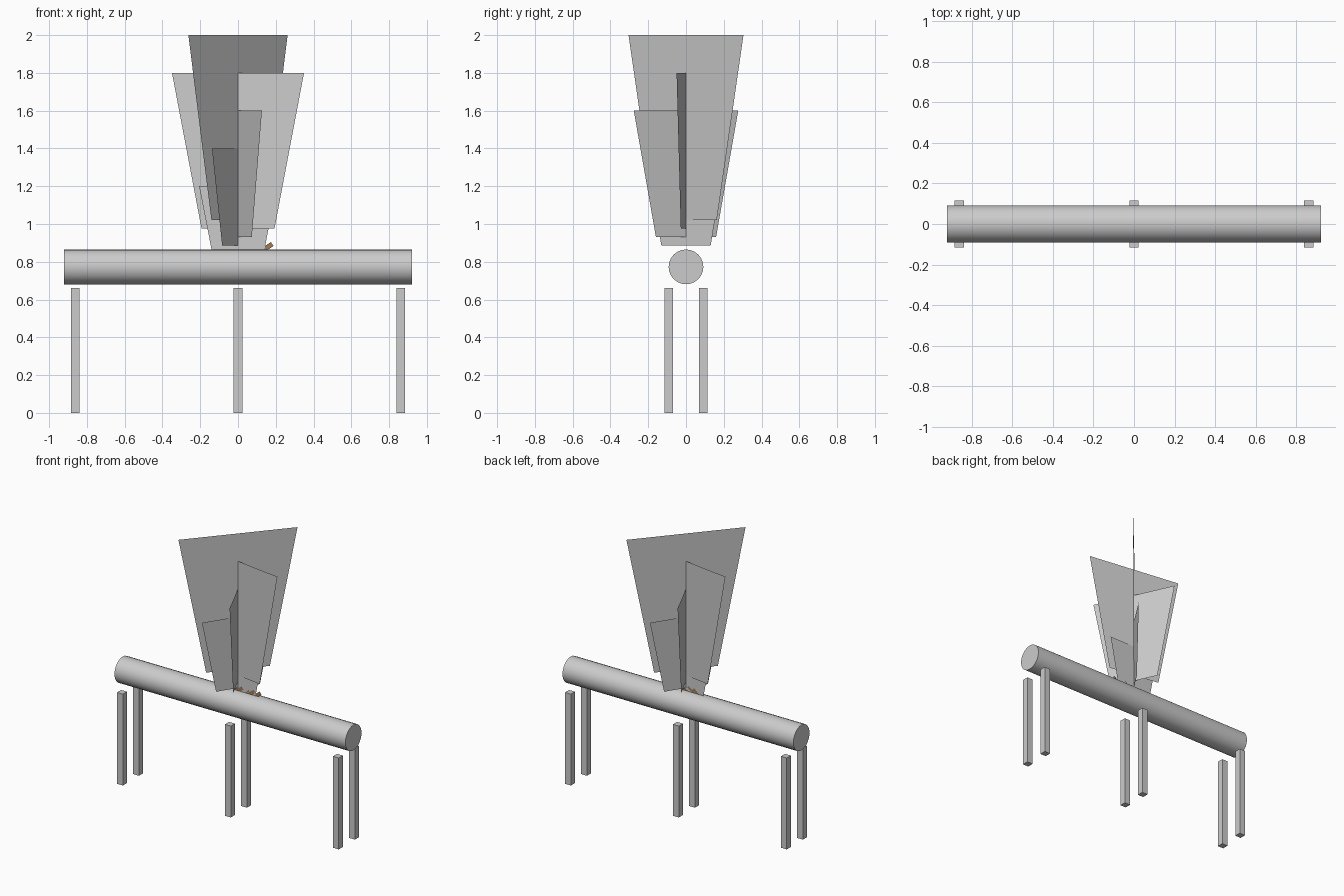
import bpy, math
from mathutils import Vector

if "Cube" in bpy.data.objects:
    bpy.data.objects.remove(bpy.data.objects["Cube"])

bark = bpy.data.materials.new("bark_brown")
bark.diffuse_color = (0.35, 0.2, 0.1, 1)
bark.use_nodes = True
bark.node_tree.nodes["Principled BSDF"].inputs["Base Color"].default_value = bark.diffuse_color


def sheet(name, pts, mat=None):
    # single flat polygon
    me = bpy.data.meshes.new(name)
    me.from_pydata([tuple(p) for p in pts], [], [tuple(range(len(pts)))])
    ob = bpy.data.objects.new(name, me)
    bpy.context.collection.objects.link(ob)
    if mat:
        me.materials.append(mat)
    return ob


# horizontal log body
bpy.ops.mesh.primitive_cylinder_add(vertices=24, radius=0.092, depth=1.844,
                                    location=(0, 0, 0.773),
                                    rotation=(0, math.pi / 2, 0))
bpy.context.object.name = "log"
bpy.ops.object.shade_smooth_by_angle(angle=math.radians(40))

# three pairs of square legs
for x in (-0.862, 0, 0.862):
    for y in (-0.092, 0.092):
        bpy.ops.mesh.primitive_cube_add(size=1, location=(x, y, 0.33))
        leg = bpy.context.object
        leg.name = "leg"
        leg.scale = (0.046, 0.046, 0.66)

# five flaring sheets, each turned one radian further about the z axis
for i in range(5):
    d = Vector((math.cos(i), math.sin(i), 0))
    top_w, bottom_w = 0.206 + 0.049 * i, 0.135 + 0.02 * i
    top = Vector((0, 0, 1.2 + 0.2 * i))
    bottom = Vector((0, 0, 0.84 + 0.045 * i))
    sheet("flame_sheet", [bottom - d * bottom_w, bottom + d * bottom_w,
                          top + d * top_w, top - d * top_w])

# row of small slanted brown strips on top of the log
a = math.radians(35)
along = Vector((math.cos(a), 0, math.sin(a)))
across = Vector((-math.sin(a), 0, math.cos(a)))
for i in range(6):
    tip = Vector((0.188 - 0.048 * (5 - i), 0, 0.884))
    base = tip - along * 0.09
    sheet("kindling_strip", [base, tip, tip + across * 0.025,
                             base + across * 0.025], bark)
